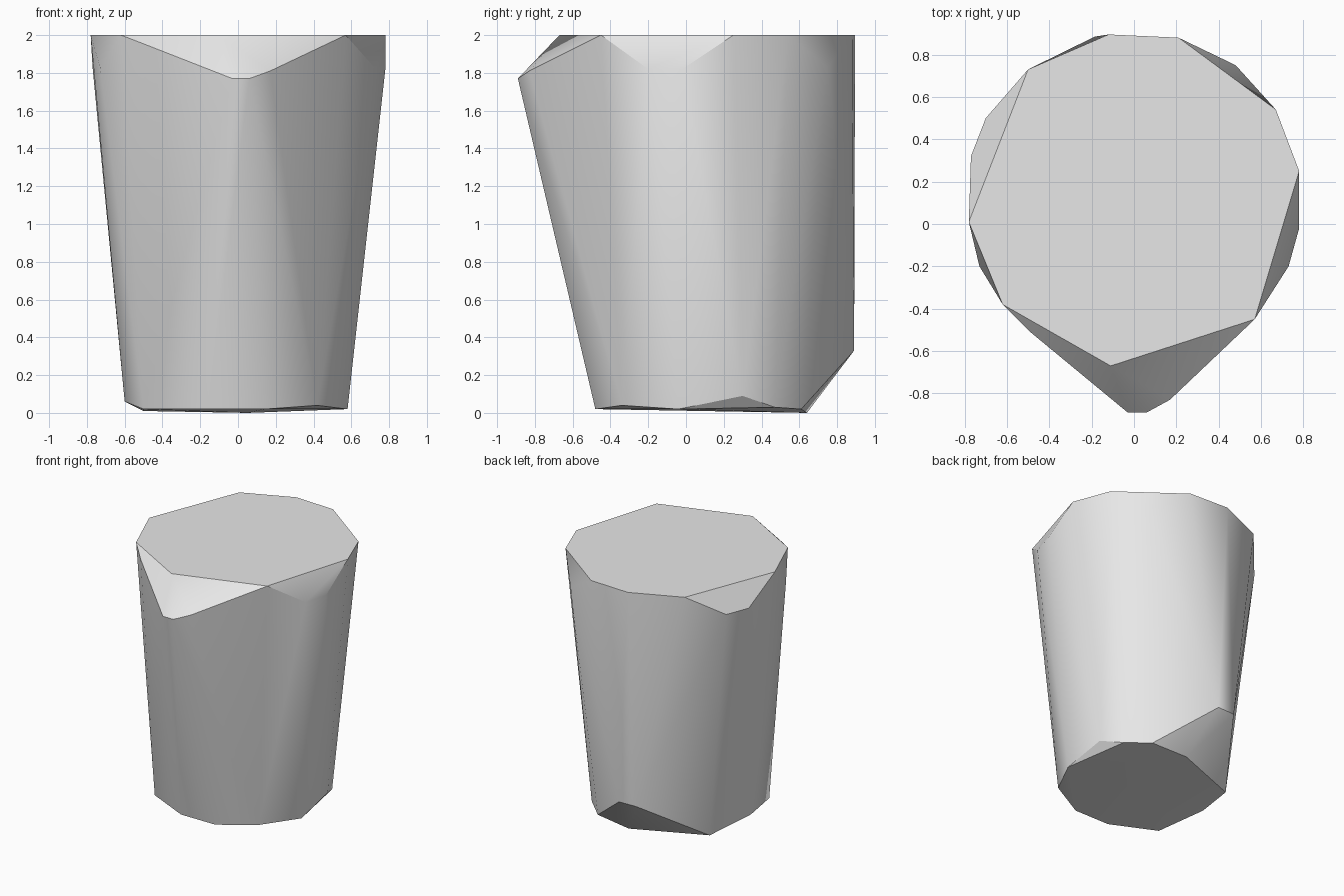
import bpy
import bmesh
from math import radians

cube = bpy.data.objects.get("Cube")
if cube:
    bpy.data.objects.remove(cube, do_unlink=True)

# Plain grey material
grey = bpy.data.materials.new("plain_grey")
grey.use_nodes = True
colour = (0.8, 0.8, 0.8, 1)
grey.diffuse_color = colour
grey.node_tree.nodes["Principled BSDF"].inputs["Base Color"].default_value = colour

# Flat top outline
top = [(-.11, -.67), (.57, -.45), (.78, .25), (.67, .54), (.21, .88),
       (-.12, .895), (-.5, .73), (-.78, .01), (-.62, -.38)]

# Outer rim corners below the chipped top edge, including the front lip
rim = [(-.03, -.89, 1.77), (.06, -.89, 1.77), (.17, -.83, 1.81),
       (.73, -.2, 1.82), (.78, -.02, 1.82), (.48, .75, 1.83),
       (-.7, .5, 1.83), (-.77, .32, 1.83), (-.73, -.2, 1.83),
       (-.49, -.51, 1.95)]

# Foot outline, with a raised chamfer at the back
foot = [(-.16, -.48, .02), (.14, -.48, .02), (.42, -.34, .04),
        (.58, -.04, .02), (.57, .3, .09), (.49, .47, .03),
        (.34, .61, .02), (.05, .64, 0), (-.5, .42, .01),
        (-.6, .05, .06), (-.5, -.32, .02)]
chamfer = [(-.04, .89, .33), (-.185, .885, .33)]

# Faceted tapered body as the hull of its corner rings
bm = bmesh.new()
for corner in [(x, y, 2) for x, y in top] + rim + foot + chamfer:
    bm.verts.new(corner)
hull = bmesh.ops.convex_hull(bm, input=bm.verts[:])
loose = [v for v in bm.verts if not v.link_faces]
bmesh.ops.delete(bm, geom=loose, context="VERTS")
bmesh.ops.dissolve_limit(bm, angle_limit=radians(1),
                         verts=bm.verts[:], edges=bm.edges[:])
bmesh.ops.recalc_face_normals(bm, faces=bm.faces[:])

mesh = bpy.data.meshes.new("tapered_body")
bm.to_mesh(mesh)
bm.free()
mesh.materials.append(grey)
body = bpy.data.objects.new("tapered_body", mesh)
bpy.context.collection.objects.link(body)

# Smooth sides with crisp rims
bpy.ops.object.select_all(action="DESELECT")
body.select_set(True)
bpy.context.view_layer.objects.active = body
bpy.ops.object.shade_smooth_by_angle(angle=radians(30))
